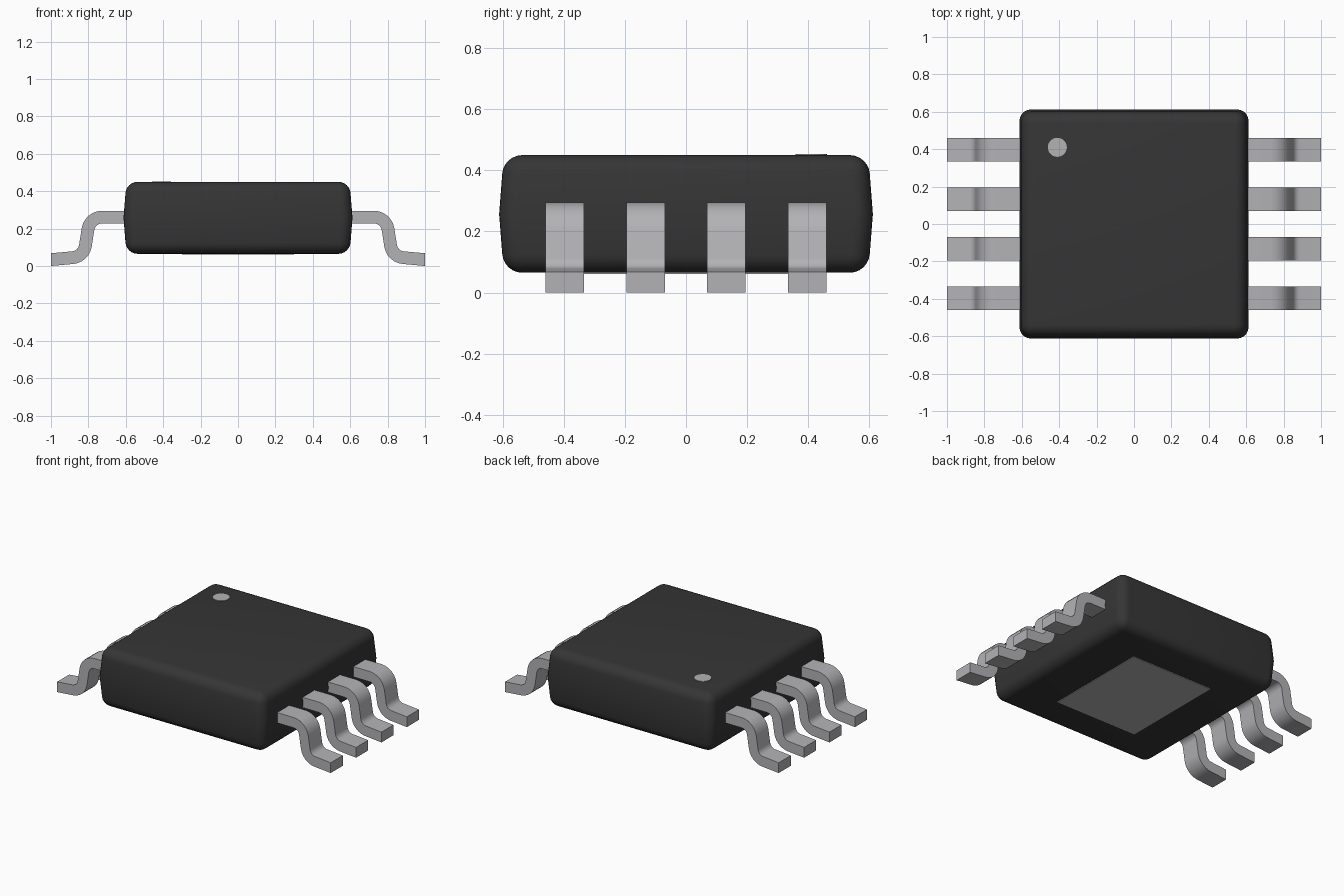
import bpy, bmesh, math
from mathutils import Vector

if "Cube" in bpy.data.objects:
    bpy.data.objects.remove(bpy.data.objects["Cube"])


def material(name, rgb):
    m = bpy.data.materials.new(name)
    m.diffuse_color = (*rgb, 1.0)
    m.use_nodes = True
    m.node_tree.nodes["Principled BSDF"].inputs["Base Color"].default_value = m.diffuse_color
    return m


BLACK = material("black plastic", (0.036, 0.036, 0.036))
METAL = material("tinned metal", (0.45, 0.45, 0.47))
MARK = material("grey mark", (0.45, 0.45, 0.45))


def finish(bm, name, mat, smooth=True):
    bmesh.ops.recalc_face_normals(bm, faces=bm.faces)
    mesh = bpy.data.meshes.new(name)
    bm.to_mesh(mesh)
    bm.free()
    mesh.materials.append(mat)
    ob = bpy.data.objects.new(name, mesh)
    bpy.context.collection.objects.link(ob)
    if smooth:
        bpy.ops.object.select_all(action='DESELECT')
        ob.select_set(True)
        bpy.context.view_layer.objects.active = ob
        bpy.ops.object.shade_smooth_by_angle(angle=math.radians(35))
    return ob


# Body: square block, widest at mid height, rounded on all outer edges
bm = bmesh.new()
rings = []
for h, z in ((0.597, 0.065), (0.612, 0.257), (0.597, 0.45)):
    rings.append([bm.verts.new((sx * h, sy * h, z))
                  for sx, sy in ((-1, -1), (1, -1), (1, 1), (-1, 1))])
bm.faces.new(rings[0][::-1])
bm.faces.new(rings[2])
for lo, hi in zip(rings, rings[1:]):
    for i in range(4):
        j = (i + 1) % 4
        bm.faces.new((lo[i], lo[j], hi[j], hi[i]))
bm.normal_update()
edges = [e for e in bm.edges if e.calc_face_angle(0) > math.radians(40)]
bmesh.ops.bevel(bm, geom=edges, offset=0.06, segments=6, profile=0.5,
                affect='EDGES', clamp_overlap=True)
finish(bm, "body", BLACK)


def fillet(points, radius, steps=6):
    """Round the inner corners of an (x, z) path with arcs."""
    pts = [Vector(p) for p in points]
    out = [pts[0]]
    for a, b, c in zip(pts, pts[1:], pts[2:]):
        u, v = (a - b).normalized(), (c - b).normalized()
        half = u.angle(v) / 2
        centre = b + (u + v).normalized() * radius / math.sin(half)
        t = radius / math.tan(half)
        p, q = b + u * t - centre, b + v * t - centre
        for i in range(steps + 1):
            k = i / steps
            w = math.pi - 2 * half
            r = (p * math.sin((1 - k) * w) + q * math.sin(k * w)) / math.sin(w)
            out.append(centre + r)
    return out + [pts[-1]]


# Leads: flat strip swept along a gull-wing path, four on each side
PATH = fillet([(0.56, 0.261), (0.792, 0.261), (0.825, 0.05), (1.0, 0.034)], 0.075)
THICK, WIDTH = 0.068, 0.126


def lead(side, y, name):
    bm = bmesh.new()
    rows = []
    for i, p in enumerate(PATH):
        d = PATH[min(i + 1, len(PATH) - 1)] - PATH[max(i - 1, 0)]
        n = Vector((-d.y, d.x)).normalized() * THICK / 2
        if i in (0, len(PATH) - 1):      # square, upright ends
            n = Vector((0, THICK / 2))
        rows.append([bm.verts.new((side * (p.x + s * n.x), y + t * WIDTH / 2, p.y + s * n.y))
                     for s, t in ((1, 1), (1, -1), (-1, -1), (-1, 1))])
    for a, b in zip(rows, rows[1:]):
        for i in range(4):
            j = (i + 1) % 4
            bm.faces.new((a[i], a[j], b[j], b[i]))
    bm.faces.new(rows[0])
    bm.faces.new(rows[-1])
    finish(bm, name, METAL)


for side, label in ((-1, "left"), (1, "right")):
    for k in range(4):
        lead(side, (k - 1.5) * 0.265, f"{label}_lead_{k + 1}")

# Corner dot on top
bm = bmesh.new()
bmesh.ops.create_cone(bm, cap_ends=True, segments=32, radius1=0.051, radius2=0.051, depth=0.006)
bmesh.ops.translate(bm, verts=bm.verts, vec=(-0.41, 0.41, 0.45))
finish(bm, "corner_dot", MARK)

# Metal pad underneath
bm = bmesh.new()
bmesh.ops.create_cube(bm, size=1)
bmesh.ops.scale(bm, verts=bm.verts, vec=(0.60, 0.71, 0.008))
bmesh.ops.translate(bm, verts=bm.verts, vec=(0, 0, 0.065))
finish(bm, "bottom_pad", METAL, smooth=False)
